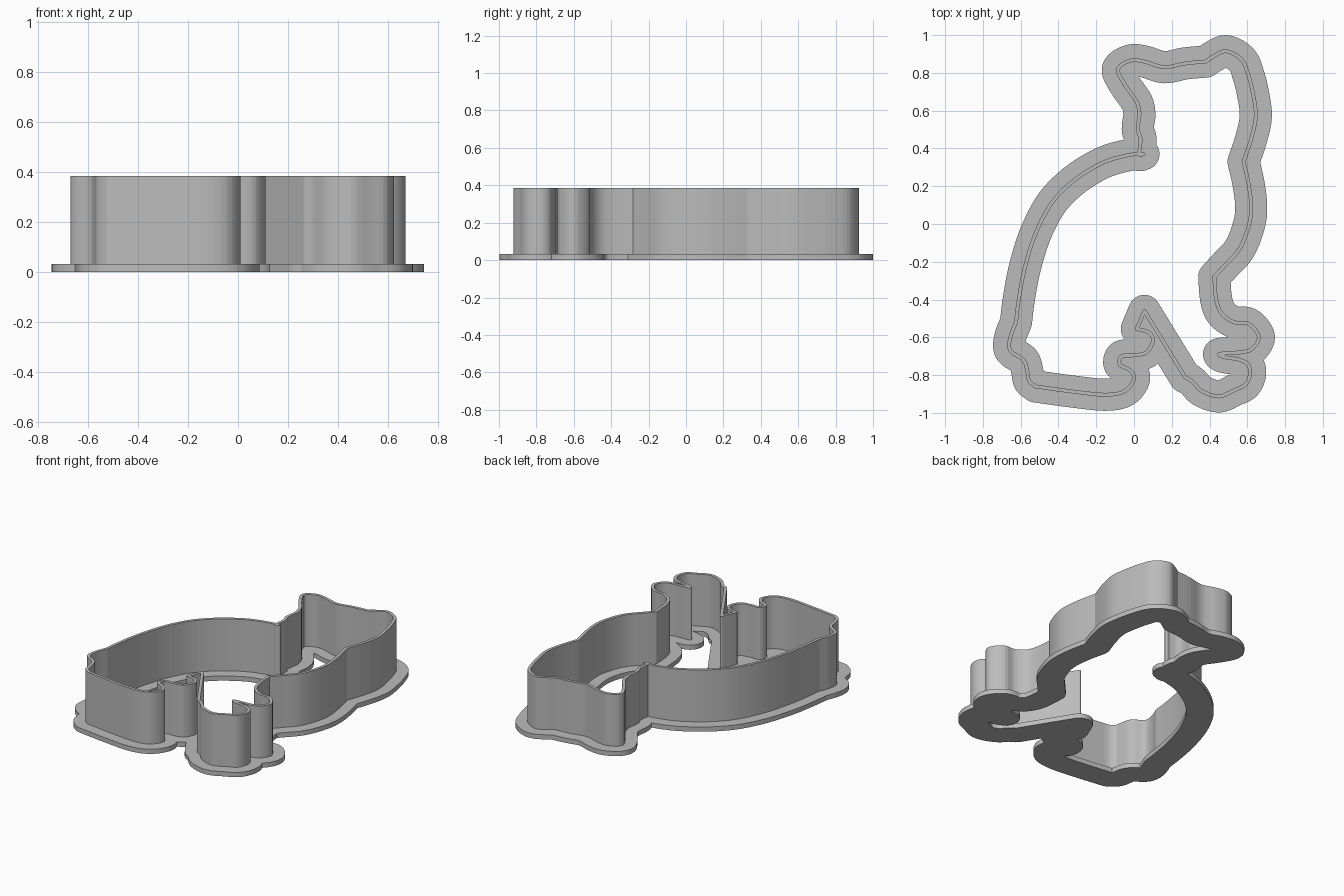
import bpy, bmesh, math
from mathutils import Vector
from mathutils.geometry import delaunay_2d_cdt, intersect_point_line

if "Cube" in bpy.data.objects:
    bpy.data.objects.remove(bpy.data.objects["Cube"], do_unlink=True)

FLANGE_TOP, WALL_TOP = 0.032, 0.385
FLANGE_HALF, WALL_HALF = 0.085, 0.01
STEPS = 4

# Outline centre line, as smooth runs that meet at sharp corners
back = [(.05, .37), (0, .37), (-.14, .335), (-.27, .265), (-.37, .185), (-.45, .09), (-.525, -.06),
        (-.58, -.24), (-.61, -.4), (-.625, -.52)]
tail = [(-.625, -.52), (-.655, -.6), (-.655, -.67), (-.585, -.72), (-.565, -.78), (-.555, -.83),
        (-.52, -.86)]
belly = [(-.52, -.86), (-.34, -.885), (-.155, -.904), (-.05, -.885), (0, -.82), (-.02, -.775),
         (-.075, -.745), (-.065, -.7), (0, -.695), (.065, -.68), (.1, -.62), (.08, -.575), (.015, -.555)]
leg_gap = [(.015, -.555), (.055, -.46)]
shin = [(.055, -.46), (.27, -.81)]
foot = [(.27, -.81), (.31, -.835), (.36, -.885), (.45, -.913), (.53, -.88), (.59, -.85), (.615, -.79),
        (.6, -.74), (.55, -.715)]
claw = [(.55, -.715), (.48, -.705), (.45, -.69), (.48, -.685), (.56, -.68)]
toe = [(.56, -.68), (.62, -.665), (.66, -.61), (.645, -.565), (.6, -.525), (.53, -.52), (.465, -.475),
       (.435, -.4), (.425, -.28)]
chest = [(.425, -.28), (.48, -.22), (.56, -.13), (.61, 0), (.62, .1), (.605, .22), (.58, .33)]
face = [(.58, .33), (.62, .45), (.645, .57), (.63, .69), (.605, .79), (.57, .87), (.49, .915),
        (.425, .89), (.38, .86)]
crown = [(.38, .86), (.27, .85), (.16, .83), (.055, .86), (-.02, .865), (-.085, .82), (-.05, .74),
         (.015, .645), (.03, .58)]
nape = [(.03, .58), (.02, .5), (.035, .45), (.028, .37), (.05, .37)]


def smooth_run(points):
    """Catmull-Rom samples along a run, leaving out its last point."""
    p = [Vector(q) for q in points]
    if len(p) == 2:
        return p[:1]
    p = [p[0] * 2 - p[1]] + p + [p[-1] * 2 - p[-2]]
    out = []
    for a, b, c, d in zip(p, p[1:], p[2:], p[3:]):
        for i in range(STEPS):
            t = i / STEPS
            out.append((b * 2 + (c - a) * t + (a * 2 - b * 5 + c * 4 - d) * t ** 2
                        + (b * 3 - a - c * 3 + d) * t ** 3) / 2)
    return out


def offset_loop(path, distance):
    """Raw parallel loop with round joins; a negative distance is the other side."""
    out = []
    for i, p in enumerate(path):
        before, after = p - path[i - 1], path[(i + 1) % len(path)] - p
        start = math.atan2(before.y, before.x) - math.pi / 2
        turn = math.atan2(before.cross(after), before.dot(after))
        n = max(1, math.ceil(abs(turn) / 0.2)) if turn * distance > 0 else 1
        for k in range(n + 1):
            angle = start + turn * k / n
            out.append(p + Vector((math.cos(angle), math.sin(angle))) * distance)
    return out


def path_distance(point, path):
    best = 9.0
    for a, b in zip(path, path[1:] + path[:1]):
        q, t = intersect_point_line(point, a, b)
        q = a.lerp(b, min(1, max(0, t)))
        best = min(best, (Vector((q.x, q.y)) - point).length)
    return best


def band(name, path, half, low, high, material):
    """Solid strip following the path, with overlaps merged."""
    verts, edges = [], []
    for side in (half, -half):
        loop = offset_loop(path, side)
        base, n = len(verts), len(loop)
        verts += loop
        edges += [(base + i, base + (i + 1) % n) for i in range(n)]
    flat, _, tris, *_ = delaunay_2d_cdt(verts, edges, [], 0, 1e-5)
    bm = bmesh.new()
    made = [bm.verts.new((v.x, v.y, low)) for v in flat]
    for tri in tris:
        centre = sum((flat[i] for i in tri), Vector((0, 0))) / len(tri)
        if path_distance(centre, path) < half * 0.999:
            bm.faces.new([made[i] for i in tri])
    bmesh.ops.delete(bm, geom=[v for v in bm.verts if not v.link_faces], context='VERTS')
    top = bmesh.ops.extrude_face_region(bm, geom=bm.faces[:], use_keep_orig=True)["geom"]
    bmesh.ops.translate(bm, verts=[g for g in top if isinstance(g, bmesh.types.BMVert)],
                        vec=(0, 0, high - low))
    bmesh.ops.recalc_face_normals(bm, faces=bm.faces[:])
    mesh = bpy.data.meshes.new(name)
    bm.to_mesh(mesh)
    bm.free()
    mesh.materials.append(material)
    obj = bpy.data.objects.new(name, mesh)
    bpy.context.collection.objects.link(obj)
    bpy.ops.object.select_all(action='DESELECT')
    obj.select_set(True)
    bpy.context.view_layer.objects.active = obj
    bpy.ops.object.shade_smooth_by_angle(angle=math.radians(30))


grey = bpy.data.materials.new("grey plastic")
grey.use_nodes = True
grey.diffuse_color = (0.5, 0.5, 0.5, 1)
grey.node_tree.nodes["Principled BSDF"].inputs["Base Color"].default_value = (0.5, 0.5, 0.5, 1)

outline = []
for run in (back, tail, belly, leg_gap, shin, foot, claw, toe, chest, face, crown, nape):
    outline += smooth_run(run)

# Wide base rim and the thin upright cutting wall
band("base_flange", outline, FLANGE_HALF, 0, FLANGE_TOP, grey)
band("cutting_wall", outline, WALL_HALF, FLANGE_TOP - 0.005, WALL_TOP, grey)
